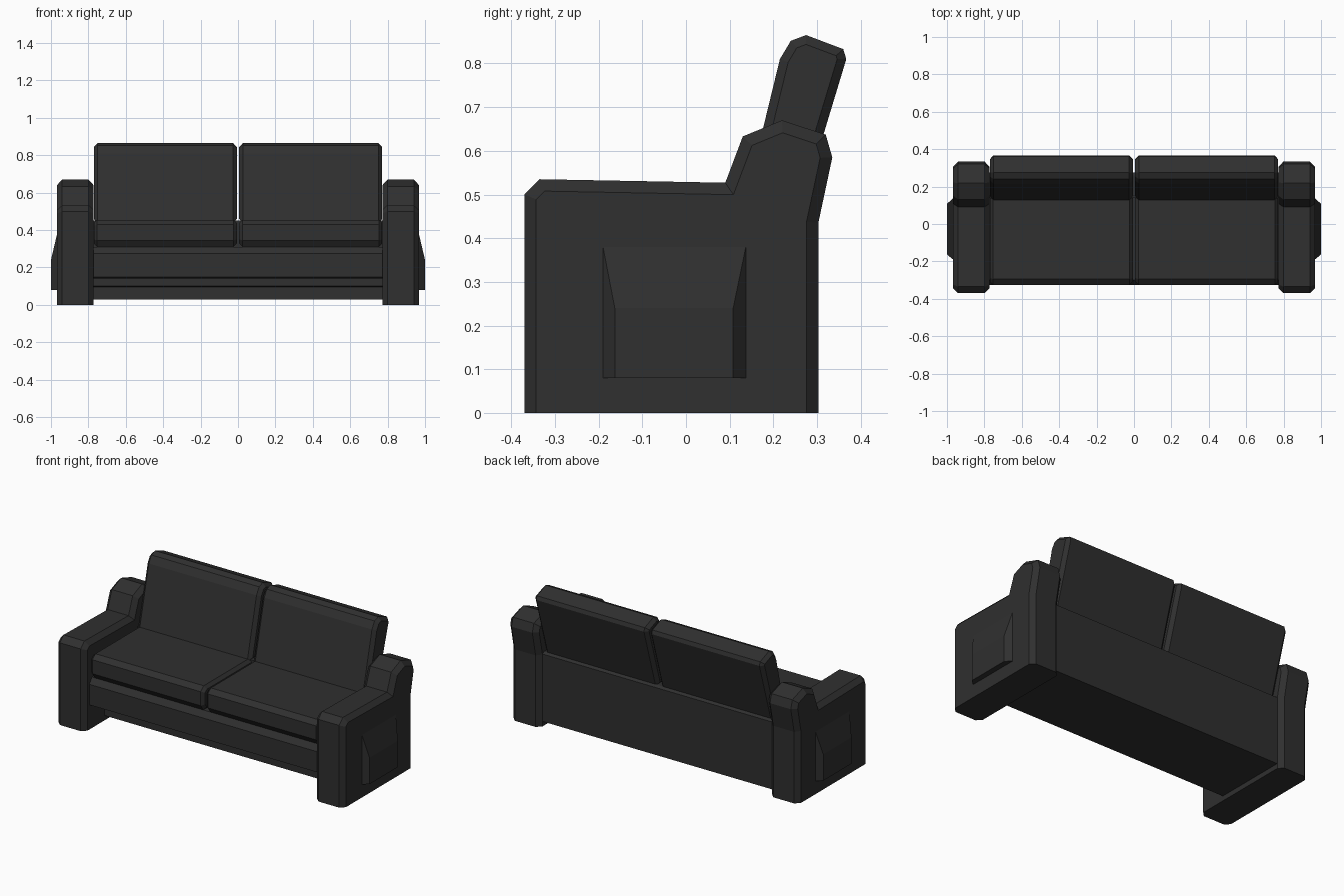
import bpy, bmesh
from mathutils import Vector

if "Cube" in bpy.data.objects:
    bpy.data.objects.remove(bpy.data.objects["Cube"])

leather = bpy.data.materials.new("charcoal leather")
leather.diffuse_color = (0.029, 0.029, 0.029, 1)
leather.use_nodes = True
leather.node_tree.nodes["Principled BSDF"].inputs["Base Color"].default_value = leather.diffuse_color


def inset(profile, d, keep_floor):
    """Mitred inward offset of a counter-clockwise (y, z) profile."""
    pts = [Vector(p) for p in profile]
    low = min(p.y for p in pts)
    out = []
    for i, p in enumerate(pts):
        a = (p - pts[i - 1]).normalized()
        b = (pts[(i + 1) % len(pts)] - p).normalized()
        na, nb = Vector((-a.y, a.x)), Vector((-b.y, b.x))
        q = p + (na + nb) * (d / (1 + na.dot(nb)))
        if keep_floor and abs(p.y - low) < 1e-6:
            q.y = p.y
        out.append(q)
    return out


def loft(name, sections):
    """Skin equal-length (x, profile) sections and cap both ends."""
    bm = bmesh.new()
    rings = [[bm.verts.new((x, p[0], p[1])) for p in prof] for x, prof in sections]
    n = len(rings[0])
    for r, s in zip(rings, rings[1:]):
        for i in range(n):
            j = (i + 1) % n
            bm.faces.new((r[i], r[j], s[j], s[i]))
    bm.faces.new(rings[0])
    bm.faces.new(rings[-1])
    bmesh.ops.recalc_face_normals(bm, faces=bm.faces)
    me = bpy.data.meshes.new(name)
    bm.to_mesh(me)
    bm.free()
    me.materials.append(leather)
    ob = bpy.data.objects.new(name, me)
    bpy.context.collection.objects.link(ob)
    return ob


def padded(name, profile, x0, x1, d, keep_floor=False):
    """Extruded profile with chamfered ends."""
    small = inset(profile, d, keep_floor)
    return loft(name, [(x0, small), (x0 + d, profile), (x1 - d, profile), (x1, small)])


# Profiles, counter-clockwise in (y, z)
arm = [(-.37, 0), (.303, 0), (.303, .435), (.335, .585), (.32, .637), (.22, .67),
       (.13, .633), (.09, .527), (-.335, .535), (-.37, .50)]
seat = [(-.30, .31), (.17, .31), (.17, .455), (-.295, .455), (-.325, .43), (-.325, .345)]
back = [(.125, .44), (.255, .44), (.367, .81), (.36, .833), (.275, .865),
        (.24, .852), (.215, .81)]
base = [(-.18, .03), (.275, .03), (.275, .44), (.26, .45), (.14, .45), (.14, .31),
        (-.30, .31), (-.325, .275), (-.325, .15), (-.305, .14), (-.22, .14),
        (-.22, .10), (-.18, .095)]

# Frame between the arms: toe panel, front rail, seat deck and back panel
loft("base_frame", [(-.78, base), (.78, base)])

for side, s in (("left", -1), ("right", 1)):
    parts = [
        padded(side + "_arm", arm, .773, .967, .027, True),
        padded(side + "_seat_cushion", seat, .006, .771, .018),
        padded(side + "_back_cushion", back, .006, .771, .02),
        # Tapered pad on the outside of the arm
        loft(side + "_arm_pad", [
            (.96, [(-.19, .08), (.137, .08), (.137, .38), (-.19, .38)]),
            (.967, [(-.19, .08), (.137, .08), (.137, .38), (-.19, .38)]),
            (1.0, [(-.163, .08), (.108, .08), (.108, .24), (-.163, .24)])]),
    ]
    if s < 0:  # mirror to the left
        for ob in parts:
            for v in ob.data.vertices:
                v.co.x *= -1
            ob.data.flip_normals()
